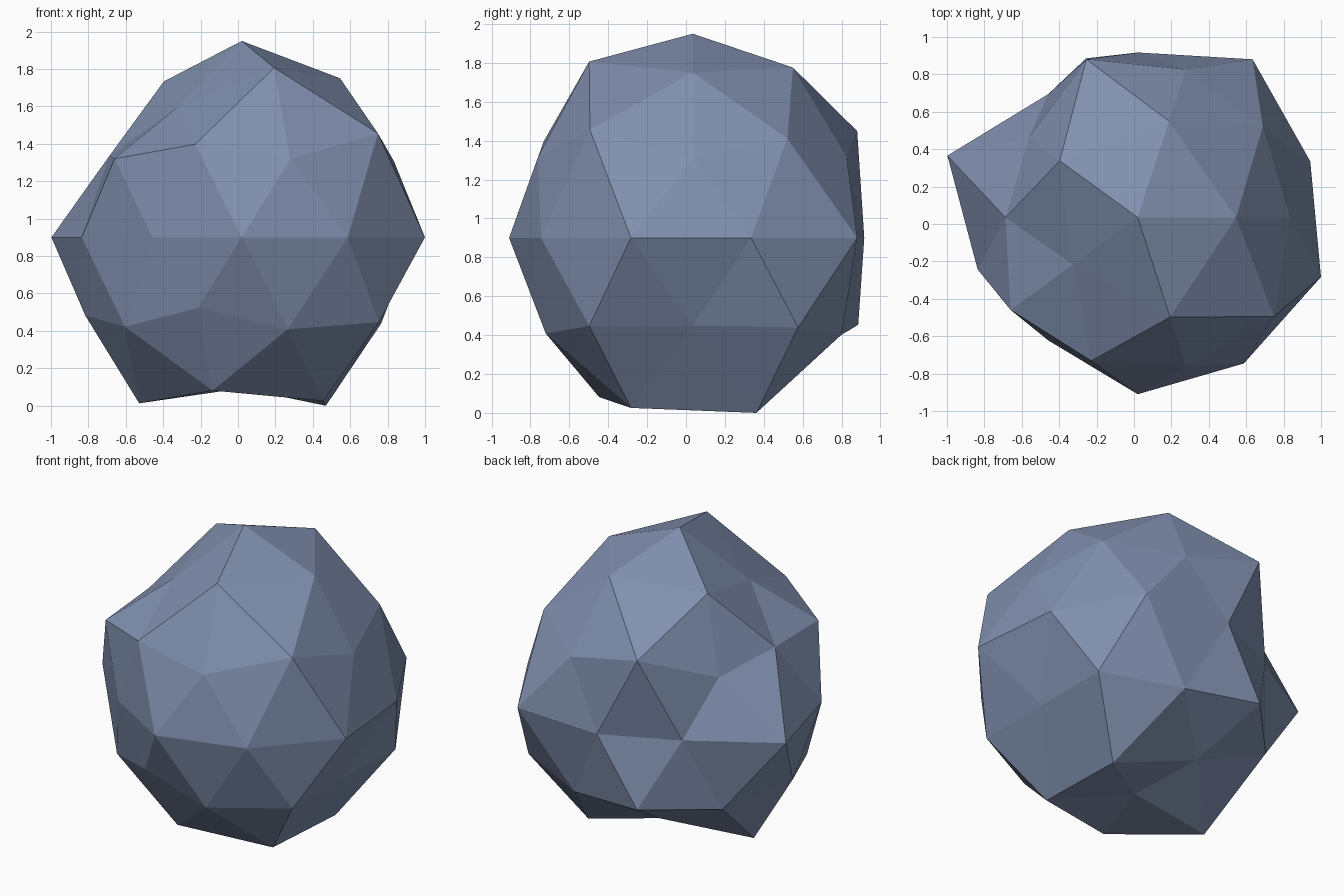
import bpy, bmesh, math
from mathutils import Vector

if "Cube" in bpy.data.objects:
    bpy.data.objects.remove(bpy.data.objects["Cube"])

# Distance of each point from the rock's core, ring by ring from top to bottom,
# counter-clockwise within a ring starting at +x
RINGS = [
    [1.05],
    [1.0, 1.03, 0.98, 0.815, 1.066],
    [0.972, 1.045, 0.831, 0.947, 1.058],
    [0.91, 0.93, 0.805, 0.94, 0.935],
    [0.97, 1.045, 0.882, 0.815, 1.07, 0.90, 0.813, 0.945, 0.965, 1.03],
    [1.03, 1.0, 0.935, 0.843, 1.013],
    [0.86, 0.946, 0.935, 0.908, 0.935],
    [1.058, 0.83, 1.043, 0.963, 1.028],
    [0.807],
]
CORE = Vector((0.02, 0.035, 0.90))


def ring_order(v):
    angle = round(math.degrees(math.atan2(v.co.y, v.co.x))) % 360
    return (-round(v.co.z, 2), angle)


# Faceted boulder: a coarse icosphere with every point pushed in or out
bm = bmesh.new()
bmesh.ops.create_icosphere(bm, subdivisions=2, radius=1.0)
radii = [r for ring in RINGS for r in ring]
for v, r in zip(sorted(bm.verts, key=ring_order), radii):
    v.co = CORE + v.co.normalized() * r

mesh = bpy.data.meshes.new("boulder")
bm.to_mesh(mesh)
bm.free()

stone = bpy.data.materials.new("blue grey stone")
stone.diffuse_color = (0.22, 0.28, 0.43, 1.0)
stone.use_nodes = True
stone.node_tree.nodes["Principled BSDF"].inputs["Base Color"].default_value = stone.diffuse_color
mesh.materials.append(stone)

boulder = bpy.data.objects.new("boulder", mesh)
bpy.context.collection.objects.link(boulder)
